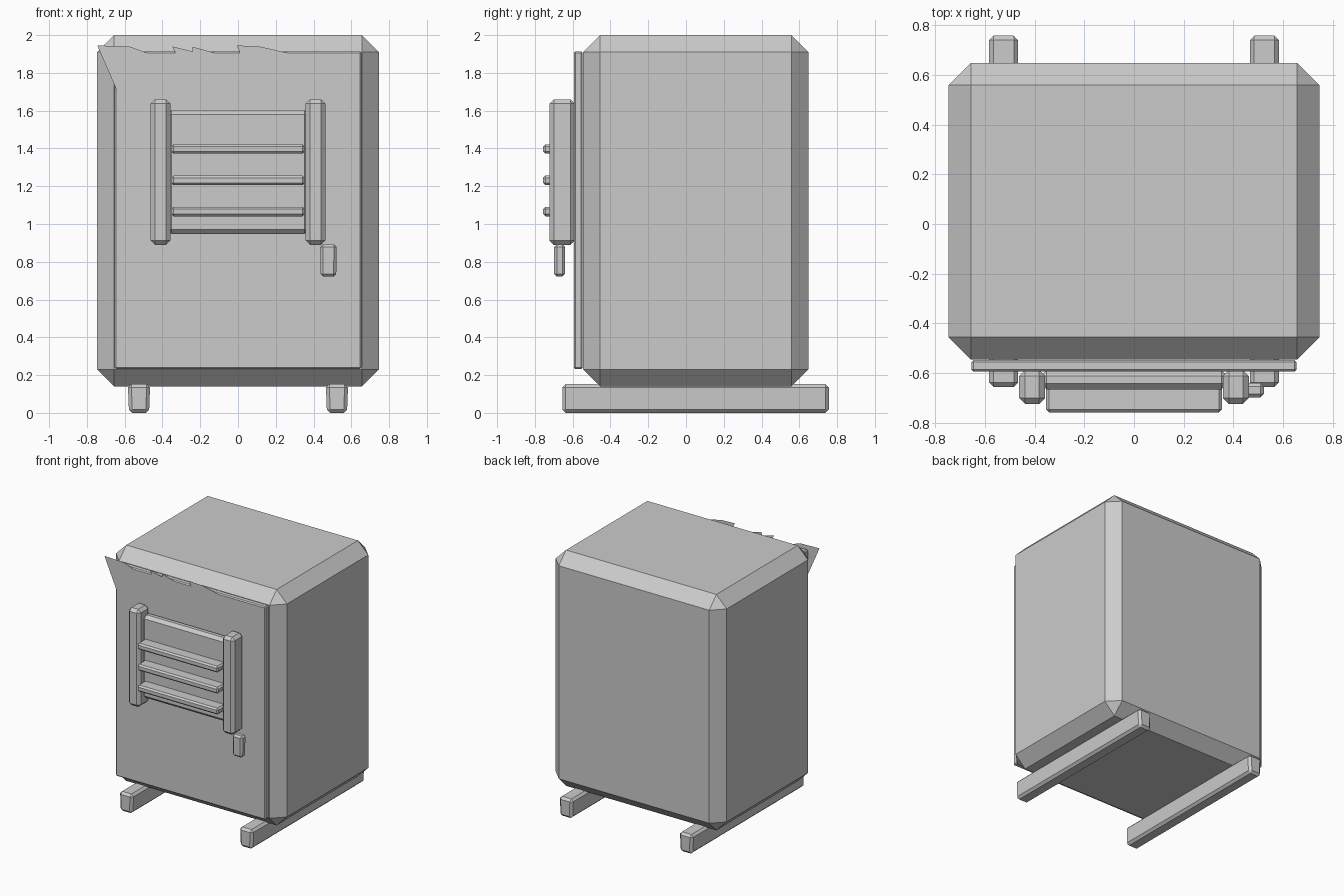
import bpy, bmesh

if "Cube" in bpy.data.objects:
    bpy.data.objects.remove(bpy.data.objects["Cube"])


def box(name, lo, hi, chamfer, taper=1.0):
    """Chamfered box between two corners; taper narrows the bottom in x."""
    bm = bmesh.new()
    bmesh.ops.create_cube(bm, size=1)
    for v in bm.verts:
        s = taper if v.co.z < 0 else 1.0
        v.co.x *= s
        for i in range(3):
            v.co[i] = (lo[i] + hi[i]) / 2 + v.co[i] * (hi[i] - lo[i])
    bmesh.ops.bevel(bm, geom=bm.edges[:], offset=chamfer, segments=1,
                    affect='EDGES', profile=0.5)
    return finish(name, bm)


def flat(name, pts, y):
    """Flat sticker-like polygon facing the front."""
    bm = bmesh.new()
    bm.faces.new([bm.verts.new((x, y, z)) for x, z in pts])
    bmesh.ops.triangulate(bm, faces=bm.faces[:])
    bmesh.ops.recalc_face_normals(bm, faces=bm.faces[:])
    if sum(f.normal.y for f in bm.faces) > 0:
        bmesh.ops.reverse_faces(bm, faces=bm.faces[:])
    return finish(name, bm)


def finish(name, bm):
    me = bpy.data.meshes.new(name)
    bm.to_mesh(me)
    bm.free()
    ob = bpy.data.objects.new(name, me)
    bpy.context.collection.objects.link(ob)
    return ob


# Cabinet and front door
box("cabinet_body", (-0.746, -0.545, 0.14), (0.746, 0.648, 2.0), 0.09)
box("front_door", (-0.653, -0.594, 0.233), (0.653, -0.547, 1.913), 0.008)

# Skids and grille posts, one per side
for side, label in ((-1, "left"), (1, "right")):
    x = side * 0.524
    box(f"{label}_skid", (x - 0.059, -0.655, 0.005 - 0.005), (x + 0.059, 0.757, 0.152),
        0.018, 0.9)
    x = side * 0.41
    box(f"{label}_grille_post", (x - 0.052, -0.723, 0.89), (x + 0.052, -0.588, 1.66), 0.023)

# Grille plate and slats
box("grille_plate", (-0.375, -0.665, 0.947), (0.375, -0.588, 1.603), 0.024)
for i, z in enumerate((1.397, 1.231, 1.066)):
    box(f"grille_slat_{i + 1}", (-0.353, -0.757, z - 0.025), (0.353, -0.65, z + 0.025), 0.012)

# Door handle
box("door_handle", (0.435, -0.698, 0.722), (0.522, -0.64, 0.892), 0.014, 0.95)

# Warning triangle and torn ragged sheets
flat("warning_triangle", [(0, 0.897), (-0.236, 0.49), (0.236, 0.49)], -0.598)
flat("torn_sheet_left", [(-0.745, 1.945), (-0.57, 1.905), (-0.576, 1.94), (-0.446, 1.893),
                         (-0.488, 1.612), (-0.533, 1.72), (-0.567, 1.64), (-0.645, 1.715)], -0.6)
flat("torn_sheet_middle", [(-0.348, 1.94), (-0.235, 1.912), (-0.24, 1.938), (-0.077, 1.893),
                           (-0.164, 1.682), (-0.254, 1.75)], -0.6)
flat("torn_sheet_right", [(-0.005, 1.945), (0.118, 1.908), (0.112, 1.94), (0.32, 1.893),
                          (0.252, 1.655), (0.205, 1.735), (0.182, 1.69), (0.178, 1.757),
                          (0.15, 1.66), (0.08, 1.73)], -0.6)
